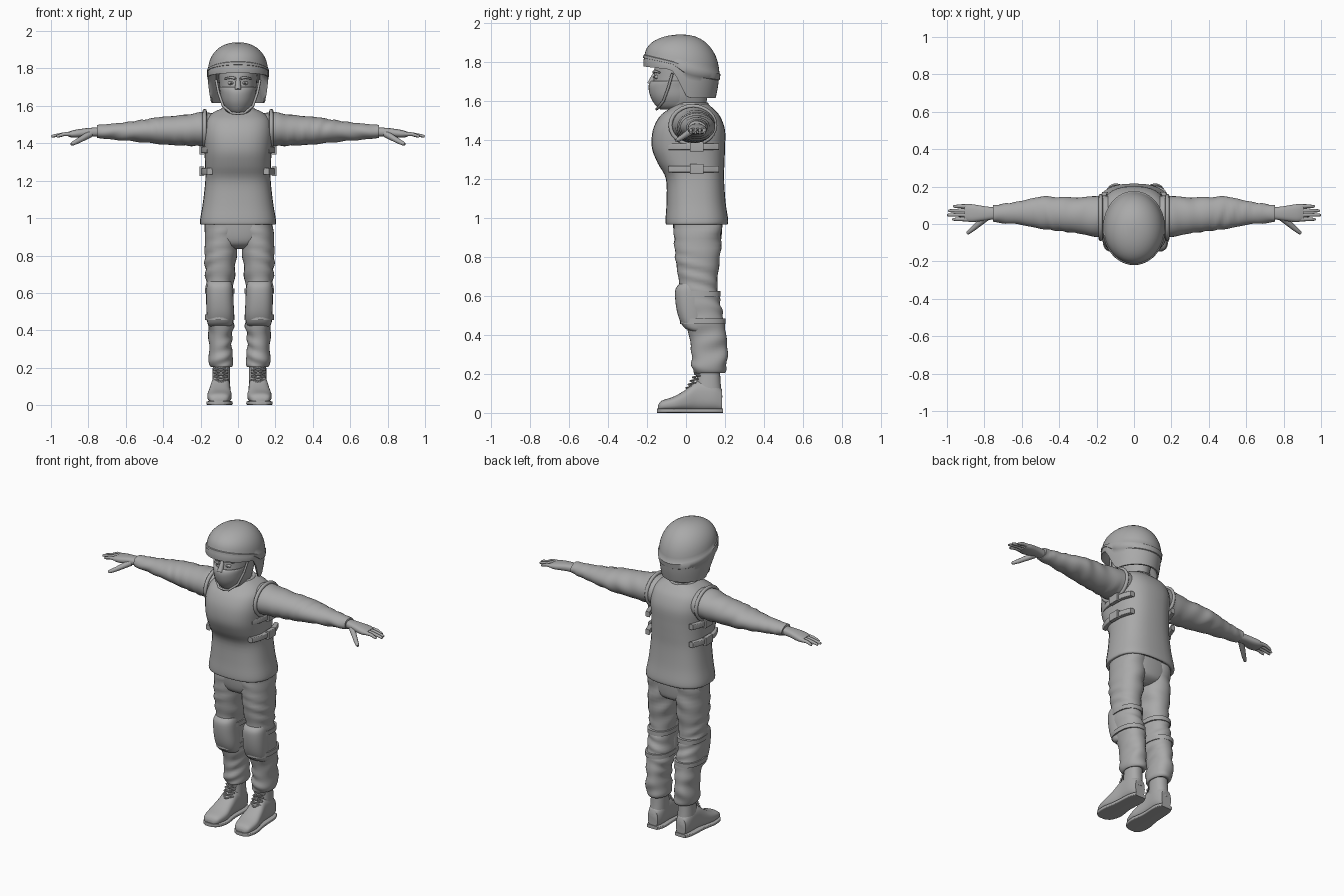
import bpy, bmesh
from math import sin, cos, pi, copysign, radians

cube = bpy.data.objects.get("Cube")
if cube:
    bpy.data.objects.remove(cube, do_unlink=True)

grey = bpy.data.materials.new("plain_grey")
grey.use_nodes = True
COLOUR = (0.4, 0.4, 0.4, 1)
grey.diffuse_color = COLOUR
grey.node_tree.nodes["Principled BSDF"].inputs["Base Color"].default_value = COLOUR


def finish(obj, mirror):
    """Link an object, colour it and optionally mirror it across x."""
    bpy.context.collection.objects.link(obj)
    obj.data.materials.append(grey)
    if mirror:
        obj.modifiers.new("Mirror", "MIRROR")
    if obj.type == "MESH":
        bpy.ops.object.select_all(action="DESELECT")
        obj.select_set(True)
        bpy.context.view_layer.objects.active = obj
        bpy.ops.object.shade_smooth_by_angle(angle=radians(50))
    return obj


def skin(name, rings, mirror=False):
    """Join a list of closed rings into a capped surface."""
    bm = bmesh.new()
    loops = [[bm.verts.new(p) for p in ring] for ring in rings]
    for low, high in zip(loops, loops[1:]):
        for i in range(len(low)):
            bm.faces.new((low[i - 1], low[i], high[i], high[i - 1]))
    bm.faces.new(loops[0])
    bm.faces.new(loops[-1])
    bmesh.ops.recalc_face_normals(bm, faces=bm.faces)
    mesh = bpy.data.meshes.new(name)
    bm.to_mesh(mesh)
    bm.free()
    return finish(bpy.data.objects.new(name, mesh), mirror)


def resample(rows, steps):
    """Catmull-Rom interpolation through the section rows."""
    out = []
    for i in range(len(rows) - 1):
        quad = [rows[max(i - 1, 0)], rows[i], rows[i + 1], rows[min(i + 2, len(rows) - 1)]]
        for s in range(steps):
            t = s / steps
            out.append([b + t / 2 * (c - a + t * (2 * a - 5 * b + 4 * c - d + t * (3 * (b - c) + d - a)))
                        for a, b, c, d in zip(*quad)])
    return out + [list(rows[-1])]


def loft(name, axis, rows, power=2, mirror=False, steps=4, wrinkle=0, sides=32):
    """Sections are (position, min, max, min, max) along the given axis."""
    rings = []
    for pos, a0, a1, b0, b1 in resample(rows, steps):
        ring = []
        for k in range(sides):
            t = 2 * pi * k / sides
            fold = wrinkle * sin(75 * pos + 2.5 * sin(t + 9 * pos)) * (0.6 + 0.4 * sin(2 * t + 20 * pos))
            ca, cb = [copysign(abs(f) ** (2 / power), f) for f in (cos(t), sin(t))]
            a = (a0 + a1) / 2 + ((a1 - a0) / 2 + fold) * ca
            b = (b0 + b1) / 2 + ((b1 - b0) / 2 + fold) * cb
            ring.append({"x": (pos, a, b), "y": (a, pos, b), "z": (a, b, pos)}[axis])
        rings.append(ring)
    return skin(name, rings, mirror)


def even(rows):
    """Expand (position, half width, min, max) to a symmetric section."""
    return [(p, -w, w, lo, hi) for p, w, lo, hi in rows]


def tube(name, points, radius, tip=1.0, mirror=True, cyclic=False):
    """A round cord through points, thinning towards its tip."""
    curve = bpy.data.curves.new(name, "CURVE")
    curve.dimensions = "3D"
    curve.bevel_depth = radius
    curve.bevel_resolution = 3
    curve.use_fill_caps = True
    line = curve.splines.new("POLY")
    line.points.add(len(points) - 1)
    line.use_cyclic_u = cyclic
    for i, (point, co) in enumerate(zip(line.points, points)):
        point.co = (*co, 1)
        point.radius = 1 + (tip - 1) * i / (len(points) - 1)
    return finish(bpy.data.objects.new(name, curve), mirror)


# Vest with a full chest and a turned-under hem
loft("vest", "z", even([
    (.975, .17, -.08, .19), (.965, .198, -.1, .21), (.99, .203, -.105, .216), (1.08, .188, -.1, .203),
    (1.2, .175, -.103, .195), (1.28, .176, -.145, .197), (1.36, .18, -.175, .2), (1.45, .186, -.17, .2),
    (1.52, .175, -.135, .175), (1.56, .14, -.085, .14), (1.585, .09, -.05, .11)]), power=2.6)
tube("armhole_rim", [(.178, .035 + .115 * cos(k * pi / 12), 1.475 + .098 * sin(k * pi / 12))
                     for k in range(24)], .011, cyclic=True)

# Side straps and buckles
for z in (1.365, 1.25):
    loft("side_strap", "y", [(y, x - .03, x, z - .017, z + .017) for y, x in
         ((-.09, .165), (-.03, .19), (.04, .197), (.11, .192), (.17, .17))], power=6, mirror=True)
    loft("strap_buckle", "y", [(y, .18, .207, z - .026, z + .026) for y in (.02, .09)], power=8, mirror=True)

# Collar and head
loft("collar", "z", even([(1.53, .115, -.085, .13), (1.565, .1, -.075, .12), (1.59, .085, -.065, .113),
                          (1.585, .07, -.05, .1)]))
loft("head", "z", even([
    (1.5, .065, -.05, .09), (1.555, .066, -.08, .09), (1.575, .07, -.14, .1), (1.62, .085, -.172, .11),
    (1.67, .093, -.172, .12), (1.72, .1, -.165, .13), (1.8, .1, -.155, .13), (1.85, .07, -.1, .1)]))
loft("face_mask", "z", even([
    (1.555, .04, -.13, .03), (1.575, .066, -.155, .05), (1.62, .088, -.182, .06),
    (1.67, .096, -.192, .06), (1.7, .1, -.182, .06), (1.698, .09, -.165, .05)]))
tube("nose", [(0, -.155, 1.745), (0, -.17, 1.715), (0, -.183, 1.685)], .011, tip=1.6, mirror=False)
tube("brow", [(.015, -.165, 1.747), (.04, -.16, 1.752), (.07, -.135, 1.745)], .008, tip=.6)
tube("chin_strap", [(.118, -.07, 1.74), (.104, -.09, 1.67), (.08, -.115, 1.6), (.035, -.145, 1.562),
                    (0, -.15, 1.558)], .007)
for part, size in (("eye", 1), ("pupil", .5)):
    loft(part, "y", [(-.156 - .006 / size + .016 * s, .036 - r * size, .036 + r * size,
                      1.722 - .6 * r * size, 1.722 + .6 * r * size)
                     for s, r in ((0, .006), (.3, .014), (1, .019))], mirror=True, sides=16)


# Helmet: brim line dips behind the face, with a raised tilted band
def helmet_ring(kind, level, swell):
    ring = []
    for k in range(48):
        t = 2 * pi * k / 48
        x, y = .16 * sin(t), -.02 - .19 * cos(t)
        band = 1.785 - .25 * y
        drop = min(max((y + .08) / .1, 0), 1)
        drop = drop * drop * (3 - 2 * drop)
        edge = 1.775 + .12 * (y + .2) * (drop - 1) - .16 * drop
        if kind == "skirt":
            z = edge + (band - edge) * level
            grow = swell + (1 - level) * (.045 - .14 * drop)
        else:
            z = band + (1.94 - band) * level
            grow = swell
        ring.append((x * grow, -.02 + (y + .02) * grow, z))
    return ring


helmet = [("skirt", .7, .75), ("skirt", .3, .85), ("skirt", 0, .95), ("skirt", 0, 1)]
helmet += [("skirt", f, 1 + .02 * sin(pi * f)) for f in (.15, .35, .55, .7)]
helmet += [("skirt", .72, 1.04), ("skirt", .96, 1.04), ("skirt", 1, 1.01)]
helmet += [("dome", sin(k * pi / 20), cos(k * pi / 20) ** .9) for k in range(1, 10)]
helmet += [("dome", 1, .03)]
skin("helmet", [helmet_ring(*h) for h in helmet])

# Sleeves and hands
loft("sleeve", "x", [
    (.1, -.08, .15, 1.385, 1.56), (.2, -.07, .15, 1.385, 1.565), (.3, -.05, .142, 1.388, 1.55),
    (.42, -.035, .145, 1.395, 1.54), (.5, -.025, .146, 1.405, 1.527), (.62, -.002, .12, 1.415, 1.51),
    (.74, .008, .102, 1.427, 1.499), (.755, .012, .1, 1.43, 1.495)], mirror=True, steps=6, wrinkle=.003)
loft("palm", "x", [
    (.73, .028, .087, 1.437, 1.485), (.8, .018, .095, 1.435, 1.482), (.87, .01, .106, 1.43, 1.472),
    (.905, .018, .104, 1.434, 1.462)], power=2.6, mirror=True, sides=20)
for i, tip in enumerate((.97, .998, .992, .965)):
    y = .025 + .023 * i
    tube("finger", [(.88, y, 1.45), (.93, y + .001, 1.449), (tip - .012, y, 1.44), (tip, y, 1.436)], .0125, tip=.5)
tube("thumb", [(.79, .035, 1.45), (.825, .005, 1.43), (.86, -.025, 1.41), (.885, -.045, 1.398),
               (.892, -.05, 1.395)], .019, tip=.4)

# Trousers
loft("trouser_seat", "z", even([(.835, .05, .0, .12), (.86, .13, -.045, .17), (.91, .175, -.062, .183),
                                (1.0, .178, -.068, .188)]), power=2.4)
legs = [loft("trouser_leg", "z", [
    (.97, 0, .18, -.065, .185), (.8, .015, .187, -.055, .175), (.66, .03, .18, -.035, .16),
    (.55, .035, .178, -.03, .18), (.44, .03, .172, .005, .2), (.34, .042, .162, .025, .212),
    (.24, .034, .165, .03, .21), (.205, .04, .155, .04, .195), (.21, .055, .14, .06, .17)],
    power=2.2, mirror=True, steps=8, wrinkle=.005)]
legs.append(loft("knee_pad", "z", [
    (.42, .05, .16, .02, .1), (.44, .036, .17, -.012, .1), (.49, .03, .175, -.038, .1),
    (.56, .032, .178, -.053, .1), (.63, .036, .176, -.055, .09), (.66, .045, .168, -.035, .08)],
    power=2.4, mirror=True))
for z, back in ((.61, .177), (.47, .203)):
    legs.append(loft("knee_strap", "z", [(z + h, .027, .184, -.03, back) for h in (-.014, .014)],
                     power=2.3, mirror=True))

# Boots with soles and crossed laces
legs.append(loft("boot_foot", "y", [
    (-.143, .085, .14, .012, .04), (-.125, .058, .163, .012, .062), (-.06, .042, .172, .01, .085),
    (0, .047, .163, .01, .12), (.06, .05, .152, .01, .165), (.14, .05, .148, .01, .16),
    (.185, .065, .135, .01, .12)], power=2.6, mirror=True))
legs.append(loft("boot_shaft", "z", [(.08, .05, .148, .03, .187), (.15, .05, .145, .052, .178),
                                     (.225, .05, .142, .06, .174)], power=2.3, mirror=True))
legs.append(loft("boot_sole", "y", [
    (-.148, .085, .14, 0, .022), (-.125, .053, .168, 0, .022), (-.06, .036, .177, 0, .022),
    (.03, .047, .162, 0, .022), (.14, .044, .155, 0, .022), (.19, .062, .138, 0, .022)],
    power=6, mirror=True))
for i in range(5):
    y, z = .005 + .011 * i, .122 + .018 * i
    for side in (-1, 1):
        legs.append(tube("boot_lace", [(.1 - side * .036, y + .022, z - .004), (.1, y - .004, z + .006),
                                       (.1 + side * .036, y + .026, z + .014)], .0045))
for part in legs:
    part.location.x = .008
